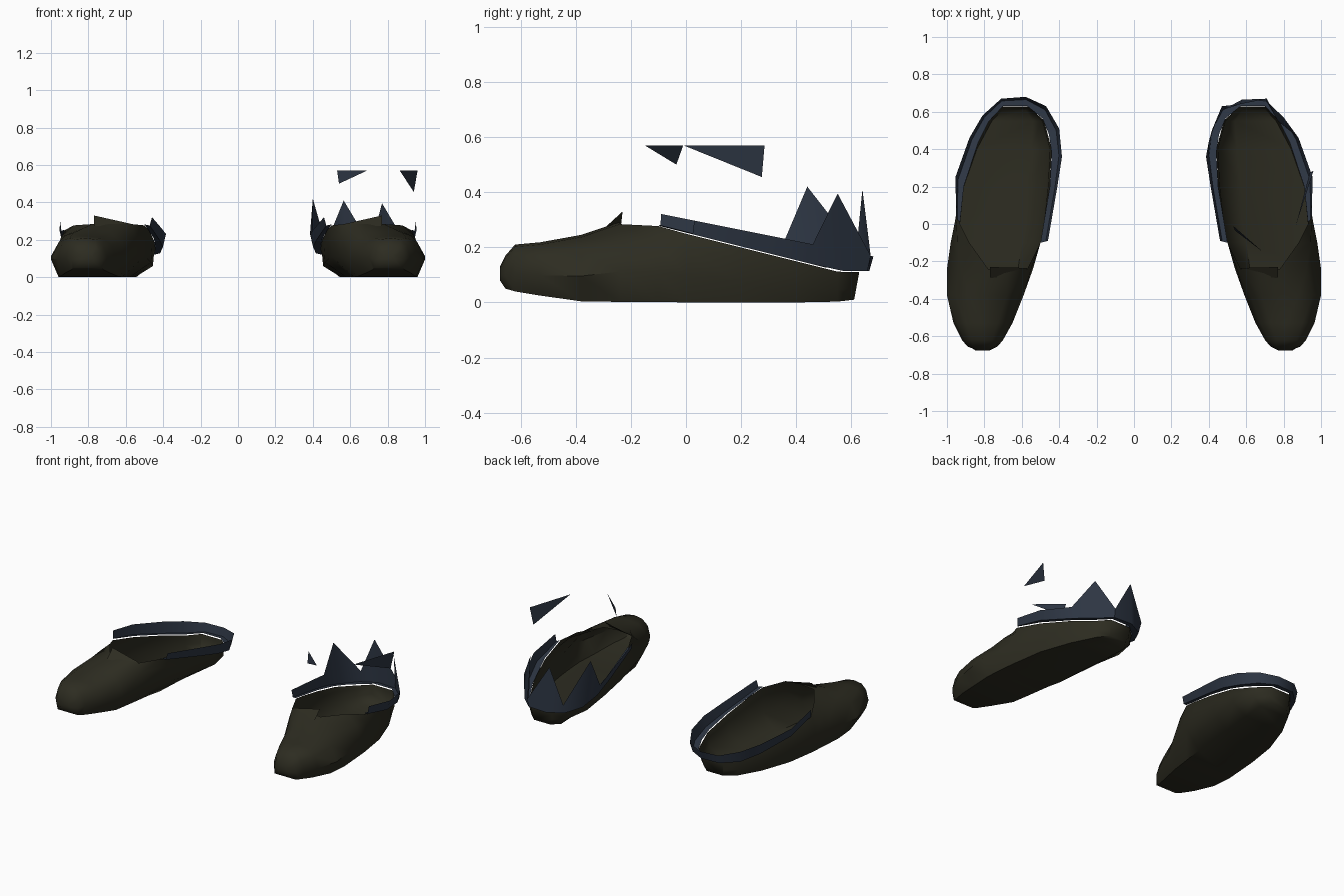
import bpy
import bmesh
import math

cube = bpy.data.objects.get("Cube")
if cube:
    bpy.data.objects.remove(cube)


def material(name, rgb):
    m = bpy.data.materials.new(name)
    m.use_nodes = True
    m.diffuse_color = (*rgb, 1)
    bsdf = m.node_tree.nodes["Principled BSDF"]
    bsdf.inputs["Base Color"].default_value = (*rgb, 1)
    bsdf.inputs["Roughness"].default_value = 0.9
    return m


OLIVE = material("dark olive leather", (0.026, 0.025, 0.015))
NAVY = material("navy cloth", (0.026, 0.036, 0.056))


def build(name, rows, mat, closed=False, skip=None, caps=False, smooth=True):
    """Skin a grid of points; skip(row, column) leaves holes."""
    bm = bmesh.new()
    grid = [[bm.verts.new(p) for p in row] for row in rows]
    n = len(rows[0])
    for i in range(len(rows) - 1):
        for j in range(n if closed else n - 1):
            if skip and skip(i, j):
                continue
            k = (j + 1) % n
            bm.faces.new((grid[i][j], grid[i][k], grid[i + 1][k], grid[i + 1][j]))
    if caps:
        bm.faces.new(grid[0])
        bm.faces.new(grid[-1])
    bmesh.ops.recalc_face_normals(bm, faces=bm.faces)
    return finish(name, bm, mat, smooth)


def finish(name, bm, mat, smooth):
    loose = [v for v in bm.verts if not v.link_faces]
    bmesh.ops.delete(bm, geom=loose, context="VERTS")
    mesh = bpy.data.meshes.new(name)
    bm.to_mesh(mesh)
    bm.free()
    mesh.materials.append(mat)
    ob = bpy.data.objects.new(name, mesh)
    bpy.context.collection.objects.link(ob)
    if smooth:
        bpy.ops.object.select_all(action="DESELECT")
        ob.select_set(True)
        bpy.context.view_layer.objects.active = ob
        bpy.ops.object.shade_smooth_by_angle(angle=math.radians(50))
    return ob


def rim_z(y):
    return max(0.118, 0.257 - 0.25 * y)


def top_z(y):
    return 0.303 - 0.2 * y


# Toe to heel: y, sole in/out, widest in/out, upper edge in/out, bottom z, top z
STATIONS = [
    (-.675, .77, .85, .77, .84, .78, .83, .08, .13),
    (-.655, .73, .88, .73, .89, .76, .86, .05, .17),
    (-.62, .72, .89, .70, .92, .76, .87, .04, .21),
    (-.53, .69, .92, .65, .965, .73, .90, .025, .218),
    (-.38, .64, .95, .59, 1.0, .68, .88, .004, .245),
    (-.24, .62, .96, .54, 1.0, .57, .78, .002, .292),
    (-.10, .60, .95, .50, .98, .50, .88, .002, .285),
    (0, .58, .94, .485, .96, .475, .93, 0, rim_z(0)),
    (.2, .57, .91, .465, .925, .45, .91, 0, rim_z(.2)),
    (.4, .55, .84, .455, .855, .44, .85, 0, rim_z(.4)),
    (.55, .54, .76, .495, .775, .48, .775, .003, rim_z(.55)),
    (.61, .58, .70, .56, .71, .56, .71, .01, rim_z(.6)),
]
FIRST_OPEN = 5


def section(s, side):
    y, si, so, wi, wo, ri, ro, zb, zt = s
    zw = zb + 0.38 * (zt - zb)
    zs = zw + 0.62 * (zt - zw)
    pts = [(si, zb), (wi, zw), (wi * .65 + ri * .35, zs), (ri, zt - .008),
           ((ri + ro) / 2, zt), (ro, zt - .008),
           (wo * .65 + ro * .35, zs), (wo, zw), (so, zb)]
    # The heel leans back toward its upper edge
    lean = 0.02 if y > .6 else 0
    return [(side * x, y + lean * (z - zb) / (zt - zb), z) for x, z in pts]


# Collar outline from inner front, round the heel, to outer front
COLLAR_TOP = [(.46, -.09), (.41, .2), (.385, .36), (.40, .51), (.47, .63),
              (.58, .68), (.71, .67), (.81, .58), (.88, .46), (.955, .25), (.95, .03)]
COLLAR_RIM = [(.50, -.10), (.45, .2), (.44, .38), (.455, .48), (.49, .565),
              (.57, .63), (.70, .63), (.775, .55), (.835, .43), (.91, .2), (.93, .01)]
# Torn points of the left collar, by outline index
TORN = {3: (.40, .44, .42), 5: (.565, .64, .41), 7: (.77, .55, .395)}

for label, side in (("left", 1), ("right", -1)):
    # Shoe upper and sole, open above the foot
    upper = build(label + "_shoe_body", [section(s, side) for s in STATIONS], OLIVE,
                  closed=True, caps=False,
                  skip=lambda i, j: i >= FIRST_OPEN and j in (3, 4))
    bm = bmesh.new()
    bm.from_mesh(upper.data)
    bm.verts.ensure_lookup_table()
    # Toe and heel end walls
    toe = [v for v in bm.verts if abs(v.co.y - STATIONS[0][0]) < 1e-4]
    heel = [v for v in bm.verts if v.co.y > .605]
    for loop in (toe, heel):
        bm.faces.new(loop)
    bmesh.ops.recalc_face_normals(bm, faces=bm.faces)
    for f in bm.faces:
        f.smooth = True
    bm.to_mesh(upper.data)
    bm.free()

    # Tongue lip at the front of the opening
    build(label + "_tongue_lip",
          [[(side * .77, -.29, .275), (side * .62, -.27, .275)],
           [(side * .77, -.23, .33), (side * .57, -.235, .285)]], OLIVE, smooth=False)

    # Flared collar: ledge, then wall
    rim, low, top = [], [], []
    for k, ((tx, ty), (rx, ry)) in enumerate(zip(COLLAR_TOP, COLLAR_RIM)):
        lx, ly = rx + (tx - rx) * .7, ry + (ty - ry) * .7
        rim.append((side * rx, ry, rim_z(ry)))
        low.append((side * lx, ly, rim_z(ly) - .004))
        point = (tx, ty, top_z(ty))
        if side > 0 and k in TORN:
            point = TORN[k]
        top.append((side * point[0], point[1], point[2]))
    build(label + "_collar", [rim, low, top], NAVY)

# Loose scraps floating above the torn collar
SCRAPS = {
    "inner_scrap": [(.53, -.01, .57), (.69, -.15, .57), (.54, -.035, .50)],
    "outer_scrap": [(.865, -.01, .57), (.96, .285, .57), (.94, .275, .455)],
}
for name, pts in SCRAPS.items():
    bm = bmesh.new()
    bm.faces.new([bm.verts.new(p) for p in pts])
    finish(name, bm, NAVY, False)
